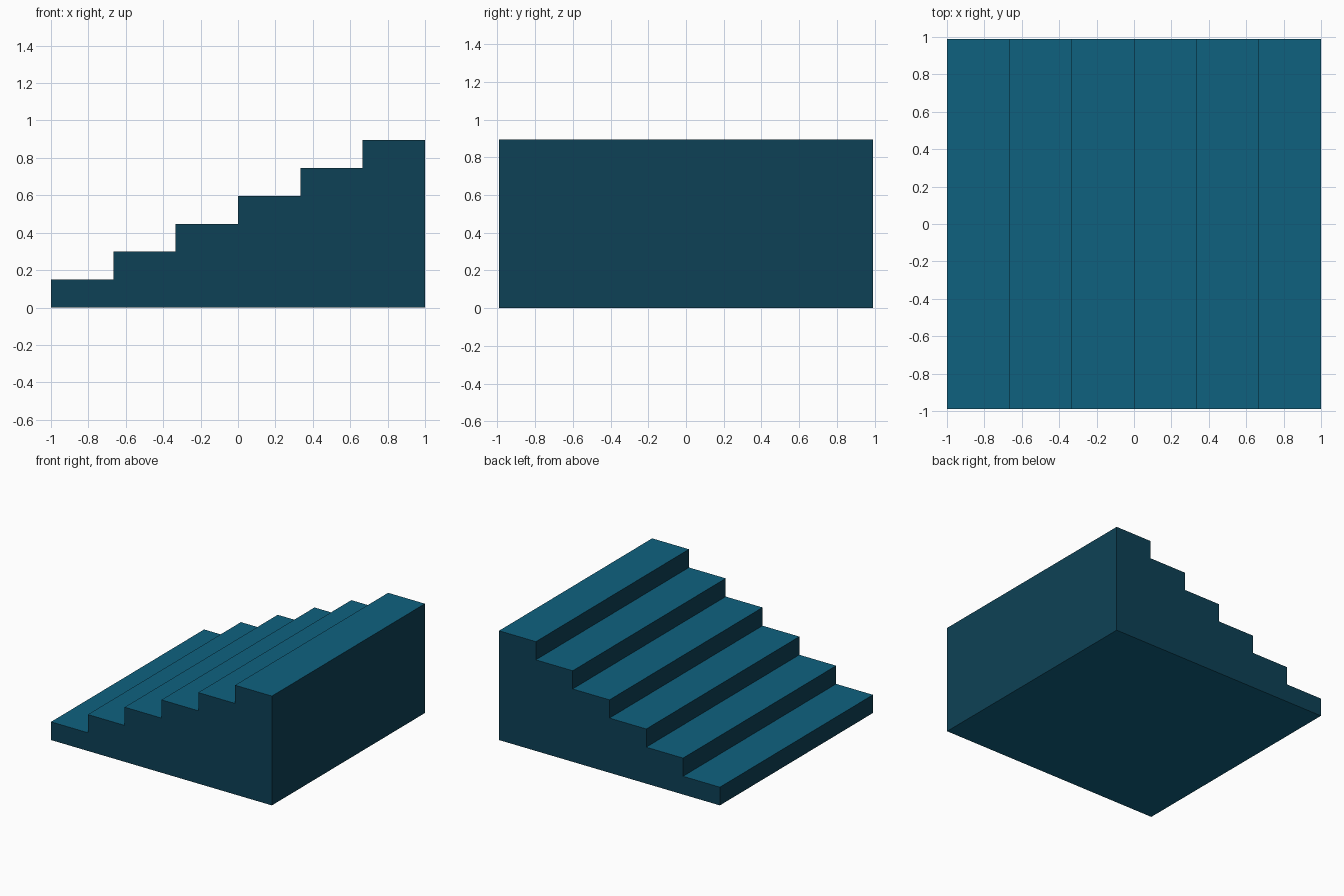
import bpy, bmesh

if "Cube" in bpy.data.objects:
    bpy.data.objects.remove(bpy.data.objects["Cube"])

STEPS = 6
WIDTH, DEPTH, HEIGHT = 2.0, 1.98, 0.895
RUN, RISE = WIDTH / STEPS, HEIGHT / STEPS


def flat_colour(name, rgb):
    mat = bpy.data.materials.new(name)
    mat.diffuse_color = (*rgb, 1.0)
    mat.use_nodes = True
    mat.node_tree.nodes["Principled BSDF"].inputs["Base Color"].default_value = mat.diffuse_color
    return mat


# Stepped side profile, extruded along y
profile = [(-WIDTH / 2, 0.0)]
for i in range(STEPS):
    x = -WIDTH / 2 + i * RUN
    z = (i + 1) * RISE
    profile += [(x, z), (x + RUN, z)]
profile.append((WIDTH / 2, 0.0))

bm = bmesh.new()
side = bm.faces.new([bm.verts.new((x, -DEPTH / 2, z)) for x, z in profile])
ext = bmesh.ops.extrude_face_region(bm, geom=[side], use_keep_orig=True)
moved = [g for g in ext["geom"] if isinstance(g, bmesh.types.BMVert)]
bmesh.ops.translate(bm, verts=moved, vec=(0, DEPTH, 0))
bmesh.ops.recalc_face_normals(bm, faces=bm.faces)

# Treads and underside are bright, risers and walls are dark
bm.normal_update()
for f in bm.faces:
    f.material_index = 0 if abs(f.normal.z) > 0.5 else 1

mesh = bpy.data.meshes.new("staircase")
bm.to_mesh(mesh)
bm.free()
mesh.materials.append(flat_colour("tread teal", (0.0048, 0.120, 0.212)))
mesh.materials.append(flat_colour("wall dark teal", (0.004, 0.053, 0.093)))
stairs = bpy.data.objects.new("staircase", mesh)
bpy.context.collection.objects.link(stairs)
